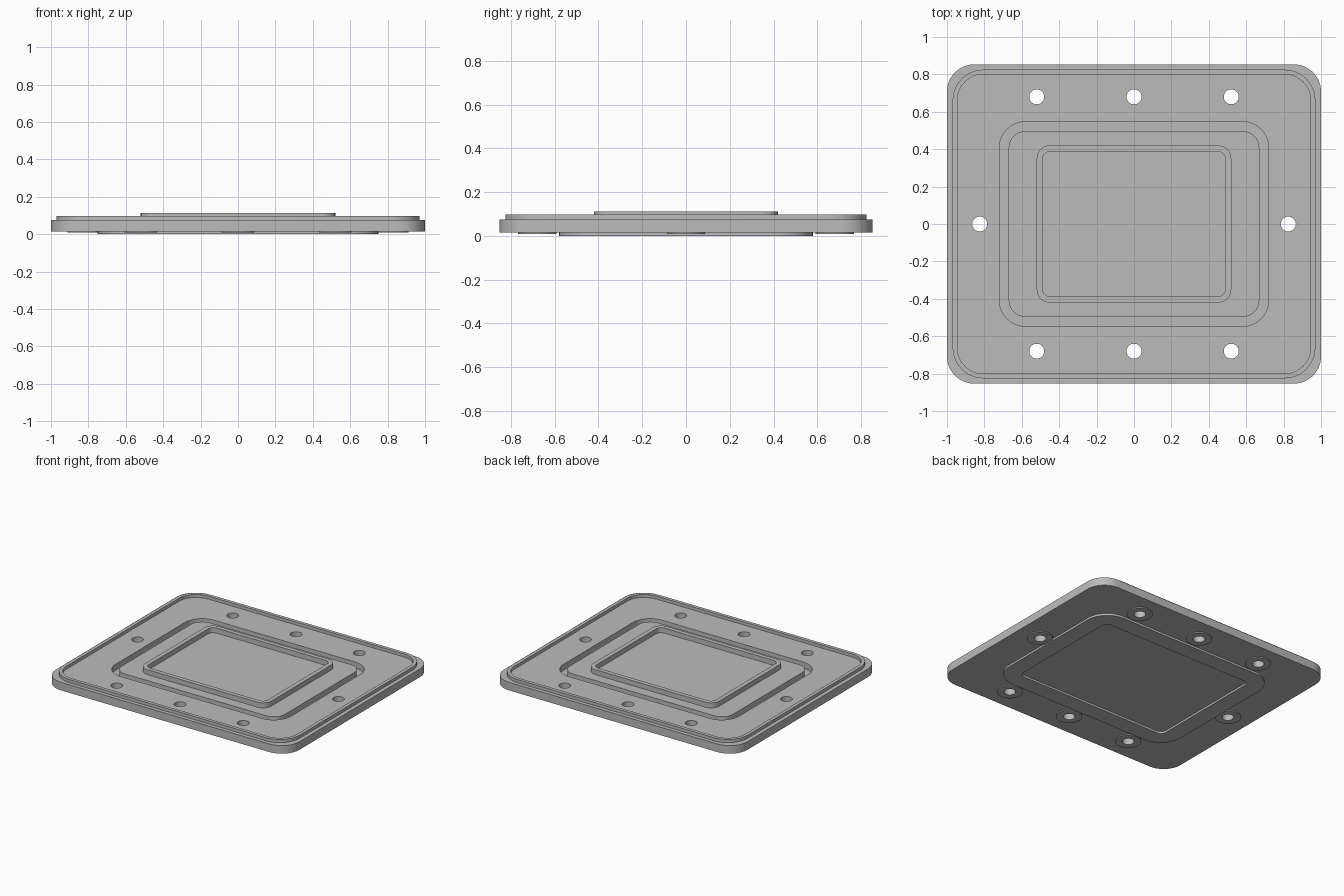
import bpy, bmesh, math
from mathutils import Matrix

cube = bpy.data.objects.get("Cube")
if cube:
    bpy.data.objects.remove(cube, do_unlink=True)

grey = bpy.data.materials.new("satin grey")
grey.use_nodes = True
grey.diffuse_color = (0.5, 0.5, 0.5, 1)
grey.node_tree.nodes["Principled BSDF"].inputs["Base Color"].default_value = (0.5, 0.5, 0.5, 1)

CORNER_STEPS = 12


def make_object(name, bm):
    bmesh.ops.recalc_face_normals(bm, faces=bm.faces)
    mesh = bpy.data.meshes.new(name)
    bm.to_mesh(mesh)
    bm.free()
    mesh.materials.append(grey)
    obj = bpy.data.objects.new(name, mesh)
    bpy.context.collection.objects.link(obj)
    return obj


def rounded_loop(bm, hx, hy, r, z):
    """Ring of vertices round a rectangle with rounded corners."""
    verts = []
    for k, (sx, sy) in enumerate([(1, 1), (-1, 1), (-1, -1), (1, -1)]):
        for i in range(CORNER_STEPS + 1):
            a = (k + i / CORNER_STEPS) * math.pi / 2
            verts.append(bm.verts.new((sx * (hx - r) + r * math.cos(a),
                                       sy * (hy - r) + r * math.sin(a), z)))
    return verts


def cylinders(name, centres, radius, z0, z1, steps):
    bm = bmesh.new()
    for x, y in centres:
        bmesh.ops.create_cone(bm, cap_ends=True, segments=steps, radius1=radius, radius2=radius,
                              depth=z1 - z0, matrix=Matrix.Translation((x, y, (z0 + z1) / 2)))
    return make_object(name, bm)


# Heights of the stepped plate
RING, UNDER, GROOVE, FLOOR, RIM, FRAME = 0.0, 0.015, 0.03, 0.075, 0.098, 0.112

# Nested outlines: half width, half depth, corner radius
pocket = (0.625, 0.455, 0.045)
under_ring = (0.75, 0.58, 0.17)
edge = (1.0, 0.853, 0.145)
rim_out = (0.97, 0.825, 0.165)
rim_in = (0.945, 0.80, 0.14)
groove_out = (0.72, 0.547, 0.14)
groove_in = (0.67, 0.497, 0.09)
frame_out = (0.52, 0.42, 0.07)
frame_in = (0.488, 0.388, 0.04)

# Cover plate: outlines stitched from underside centre round to top centre
section = [(pocket, UNDER), (pocket, RING), (under_ring, RING), (under_ring, UNDER),
           (edge, UNDER), (edge, FLOOR), (rim_out, FLOOR), (rim_out, RIM),
           (rim_in, RIM), (rim_in, FLOOR), (groove_out, FLOOR), (groove_out, GROOVE),
           (groove_in, GROOVE), (groove_in, FLOOR), (frame_out, FLOOR), (frame_out, FRAME),
           (frame_in, FRAME), (frame_in, FLOOR)]
bm = bmesh.new()
loops = [rounded_loop(bm, *outline, z) for outline, z in section]
for a, b in zip(loops, loops[1:]):
    for i in range(len(a)):
        j = (i + 1) % len(a)
        bm.faces.new((a[i], a[j], b[j], b[i]))
bm.faces.new(loops[0])
bm.faces.new(loops[-1])
plate = make_object("cover_plate", bm)

# Bolt holes and the round pads beneath them
holes = [(x, y) for y in (-0.68, 0.68) for x in (-0.52, 0, 0.52)] + [(-0.825, 0), (0.825, 0)]
pads = cylinders("bolt_pads", holes, 0.087, 0.008, UNDER, 48)
cutter = cylinders("hole_cutter", holes, 0.04, -0.1, 0.2, 32)
cutter.hide_render = True

for obj in (plate, pads):
    mod = obj.modifiers.new("bolt_holes", "BOOLEAN")
    mod.operation = "DIFFERENCE"
    mod.solver = "EXACT"
    mod.object = cutter
    bpy.ops.object.select_all(action="DESELECT")
    obj.select_set(True)
    bpy.context.view_layer.objects.active = obj
    bpy.ops.object.modifier_apply(modifier=mod.name)
    bpy.ops.object.shade_smooth_by_angle(angle=math.radians(30))

bpy.data.objects.remove(cutter, do_unlink=True)
